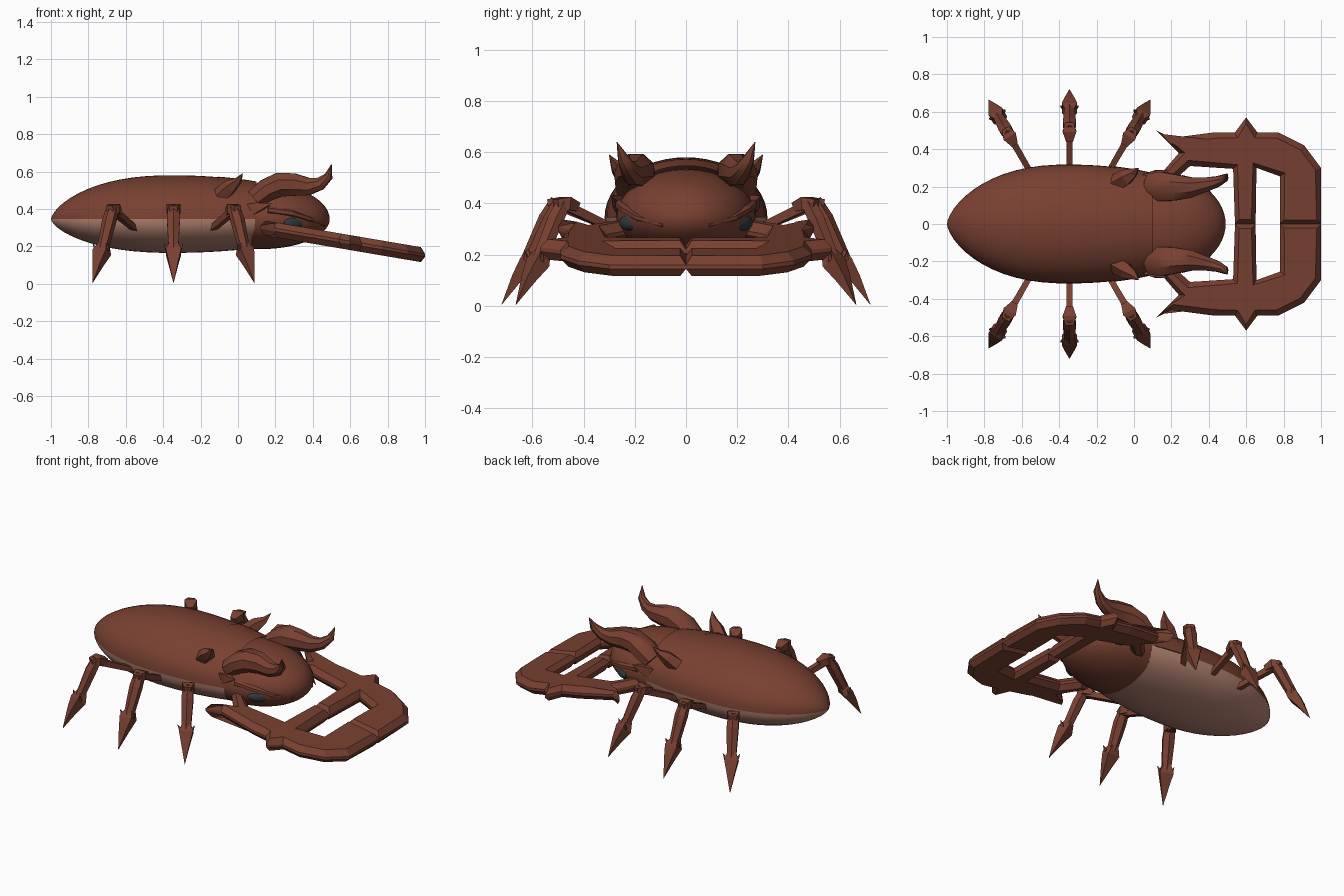
import bpy, bmesh, math
from mathutils import Vector

if "Cube" in bpy.data.objects:
    bpy.data.objects.remove(bpy.data.objects["Cube"])


def material(name, rgb):
    m = bpy.data.materials.new(name)
    m.diffuse_color = (*rgb, 1)
    m.use_nodes = True
    m.node_tree.nodes["Principled BSDF"].inputs["Base Color"].default_value = m.diffuse_color
    return m


BROWN = material("chestnut_brown", (0.19, 0.052, 0.031))
TAN = material("pale_belly", (0.45, 0.225, 0.165))
DARK = material("eye_slate", (0.03, 0.045, 0.05))


def loft(name, rings, mat, closed=True, caps=True, smooth=False, side=1):
    """Skin a list of point rings; side=-1 mirrors across y."""
    bm = bmesh.new()
    vs = [[bm.verts.new((p[0], p[1] * side, p[2])) for p in r] for r in rings]
    n = len(vs[0])
    for a, b in zip(vs, vs[1:]):
        for i in range(n if closed else n - 1):
            j = (i + 1) % n
            bm.faces.new((a[i], a[j], b[j], b[i]))
    if caps:
        bm.faces.new(vs[0])
        bm.faces.new(vs[-1])
    bmesh.ops.remove_doubles(bm, verts=bm.verts, dist=0.0005)
    bmesh.ops.recalc_face_normals(bm, faces=bm.faces)
    me = bpy.data.meshes.new(name)
    bm.to_mesh(me)
    bm.free()
    me.materials.append(mat)
    ob = bpy.data.objects.new(name, me)
    bpy.context.collection.objects.link(ob)
    if smooth:
        bpy.ops.object.select_all(action='DESELECT')
        ob.select_set(True)
        bpy.context.view_layer.objects.active = ob
        bpy.ops.object.shade_smooth_by_angle(angle=math.radians(40))
    return ob


def tube(name, path, sides, mat, side=1, smooth=False):
    """Tapered limb along (x, y, z, half_width, half_height) points."""
    pts = [Vector(p[:3]) for p in path]
    rings = []
    for i, p in enumerate(path):
        d = (pts[min(i + 1, len(pts) - 1)] - pts[max(i - 1, 0)]).normalized()
        s = d.cross(Vector((0, 0, 1))).normalized()
        u = s.cross(d)
        ang = [2 * math.pi * (k + 0.5) / sides for k in range(sides)]
        rings.append([pts[i] + s * math.cos(a) * p[3] + u * math.sin(a) * p[4] for a in ang])
    return loft(name, rings, mat, smooth=smooth, side=side)


# Body outline: scale of the cross-section along x
SEAM = 0.345


def body_scale(x):
    if x < -0.35:
        t = min(1, (-0.35 - x) / 0.65)
        return max(0.0, 1 - t ** 2.3) ** 0.65
    return math.sqrt(1 - ((x + 0.35) / 0.85) ** 2)


def head_scale(x):
    t = min(1, max(0, (x - 0.12) / 0.37))
    return math.sqrt(1 - t * t)


def arc(x, w, h, a0, a1, n):
    return [(x, w * math.cos(a), SEAM + h * math.sin(a))
            for a in [a0 + (a1 - a0) * i / n for i in range(n + 1)]]


def shell(name, xs, h, mat, fat=1.0):
    a1 = math.pi if h > 0 else -math.pi
    rings = [arc(x, 0.318 * body_scale(x) * fat, abs(h) * body_scale(x) * fat, 0, a1, 24) for x in xs]
    return loft(name, rings, mat, closed=False, caps=False, smooth=True)


def span(a, b, n):
    return [a + (b - a) * i / n for i in range(n + 1)]


rear = [-0.35 - 0.65 * math.sin(math.pi / 2 * i / 14) for i in range(14, -1, -1)]
shell("wing_case", rear + span(-0.35, -0.1, 5)[1:], 0.235, BROWN)
shell("belly", rear + span(-0.35, 0.09, 8)[1:], -0.18, TAN)
shell("thorax_plate", span(-0.105, 0.1, 5), 0.235, BROWN, 1.012)

# Head: rounded dome closed at the neck
head_rings = []
for i in range(15):
    x = 0.12 + 0.37 * math.sin(math.pi / 2 * i / 14)
    s = head_scale(x)
    top = arc(x, 0.272 * s, 0.19 * s, 0, math.pi, 16)
    low = arc(x, 0.272 * s, 0.16 * s, math.pi, 2 * math.pi, 16)
    head_rings.append(top[:-1] + low[:-1])
neck = [(0.07, y, z) for _, y, z in head_rings[0]]
loft("head", [neck] + head_rings, BROWN, smooth=True)

# Mandible outline (left half, seen from above)
JAW = [(0.12, 0.50), (0.20, 0.46), (0.43, 0.49), (0.54, 0.49), (0.60, 0.57), (0.66, 0.49),
       (0.77, 0.49), (0.91, 0.42), (1.0, 0.30), (1.0, 0.0), (0.78, 0.0), (0.78, 0.255),
       (0.655, 0.30), (0.65, 0.0), (0.54, 0.0), (0.53, 0.295), (0.30, 0.31), (0.20, 0.22),
       (0.12, 0.24), (0.24, 0.38)]


def jaw_ring(inset, lift):
    ring = []
    for i, p in enumerate(JAW):
        a, b = Vector(JAW[i - 1]), Vector(JAW[(i + 1) % len(JAW)])
        p = Vector(p)
        e1, e2 = (p - a).normalized(), (b - p).normalized()
        n = Vector((e1.y + e2.y, -e1.x - e2.x)).normalized()
        q = p + n * inset
        ring.append((q.x, q.y, 0.322 - 0.17 * q.x + lift))
    return ring


for side, tag in ((1, "left"), (-1, "right")):
    loft("mandible_" + tag, [jaw_ring(0.032, -0.04), jaw_ring(0, -0.008),
                             jaw_ring(0, 0.008), jaw_ring(0.032, 0.04)], BROWN, side=side)

    # Large swept head horn
    tube("head_horn_" + tag, [
        (0.09, 0.20, 0.45, 0.075, 0.06), (0.15, 0.20, 0.50, 0.085, 0.065),
        (0.22, 0.195, 0.53, 0.075, 0.07), (0.30, 0.195, 0.53, 0.06, 0.065),
        (0.38, 0.21, 0.52, 0.042, 0.05), (0.44, 0.225, 0.535, 0.032, 0.036),
        (0.485, 0.245, 0.575, 0.022, 0.024), (0.50, 0.27, 0.64, 0.001, 0.001)],
        8, BROWN, side, smooth=True)

    # Small thorax spikes
    tube("thorax_horn_" + tag, [
        (-0.09, 0.22, 0.47, 0.05, 0.05), (-0.04, 0.25, 0.52, 0.045, 0.04),
        (0.00, 0.275, 0.55, 0.025, 0.02), (0.025, 0.30, 0.59, 0.001, 0.001)], 5, BROWN, side)
    tube("shoulder_spike_" + tag, [
        (0.06, 0.24, 0.39, 0.04, 0.05), (0.11, 0.265, 0.41, 0.03, 0.035),
        (0.18, 0.29, 0.43, 0.001, 0.001)], 4, BROWN, side)

    # Brow ridge and eye
    tube("brow_" + tag, [
        (0.16, 0.262, 0.395, 0.015, 0.02), (0.29, 0.235, 0.375, 0.022, 0.018),
        (0.38, 0.185, 0.345, 0.02, 0.015), (0.46, 0.09, 0.315, 0.008, 0.008)], 6, BROWN, side)
    eye = []
    for i in range(9):
        a = math.pi * i / 8
        r = max(0.0001, math.sin(a))
        eye.append([(0.30 - 0.055 * math.cos(a), 0.222 + 0.55 * 0.055 * math.cos(a)
                     + 0.025 * r * math.cos(b), 0.325 + 0.032 * r * math.sin(b))
                    for b in [2 * math.pi * k / 12 for k in range(12)]])
    loft("eye_" + tag, eye, DARK, smooth=True, side=side)

    # Three legs, each the same shape swung about its hip
    for place, hip, swing in (("rear", -0.57, 30), ("middle", -0.345, 0), ("front", -0.12, -30)):
        c, s = math.cos(math.radians(swing)), math.sin(math.radians(swing))

        def limb(part, pts, sides):
            path = [(hip - s * r - c * o, 0.305 + c * r - s * o, z, w, h)
                    for r, o, z, w, h in pts]
            tube(f"{place}_{part}_{tag}", path, sides, BROWN, side)

        limb("thigh", [(-0.06, 0, 0.29, 0.022, 0.022), (0.0, 0, 0.31, 0.022, 0.022),
                       (0.18, 0, 0.385, 0.025, 0.026)], 4)
        limb("knee", [(0.14, 0, 0.385, 0.026, 0.026), (0.19, 0, 0.40, 0.052, 0.036),
                      (0.235, 0, 0.395, 0.03, 0.03)], 4)
        limb("shin", [(0.195, 0, 0.41, 0.034, 0.03), (0.235, 0, 0.34, 0.04, 0.036),
                      (0.31, 0, 0.18, 0.03, 0.03)], 6)
        limb("claw", [(0.29, 0, 0.215, 0.03, 0.03), (0.315, 0, 0.17, 0.058, 0.045),
                      (0.355, 0, 0.11, 0.036, 0.03), (0.415, 0, 0.005, 0.001, 0.001)], 4)
        for o in (-1, 1):
            limb("ankle_spur_%d" % (o + 2), [
                (0.32, 0.02 * o, 0.15, 0.015, 0.015), (0.32, 0.035 * o, 0.185, 0.012, 0.012),
                (0.325, 0.05 * o, 0.215, 0.001, 0.001)], 4)
